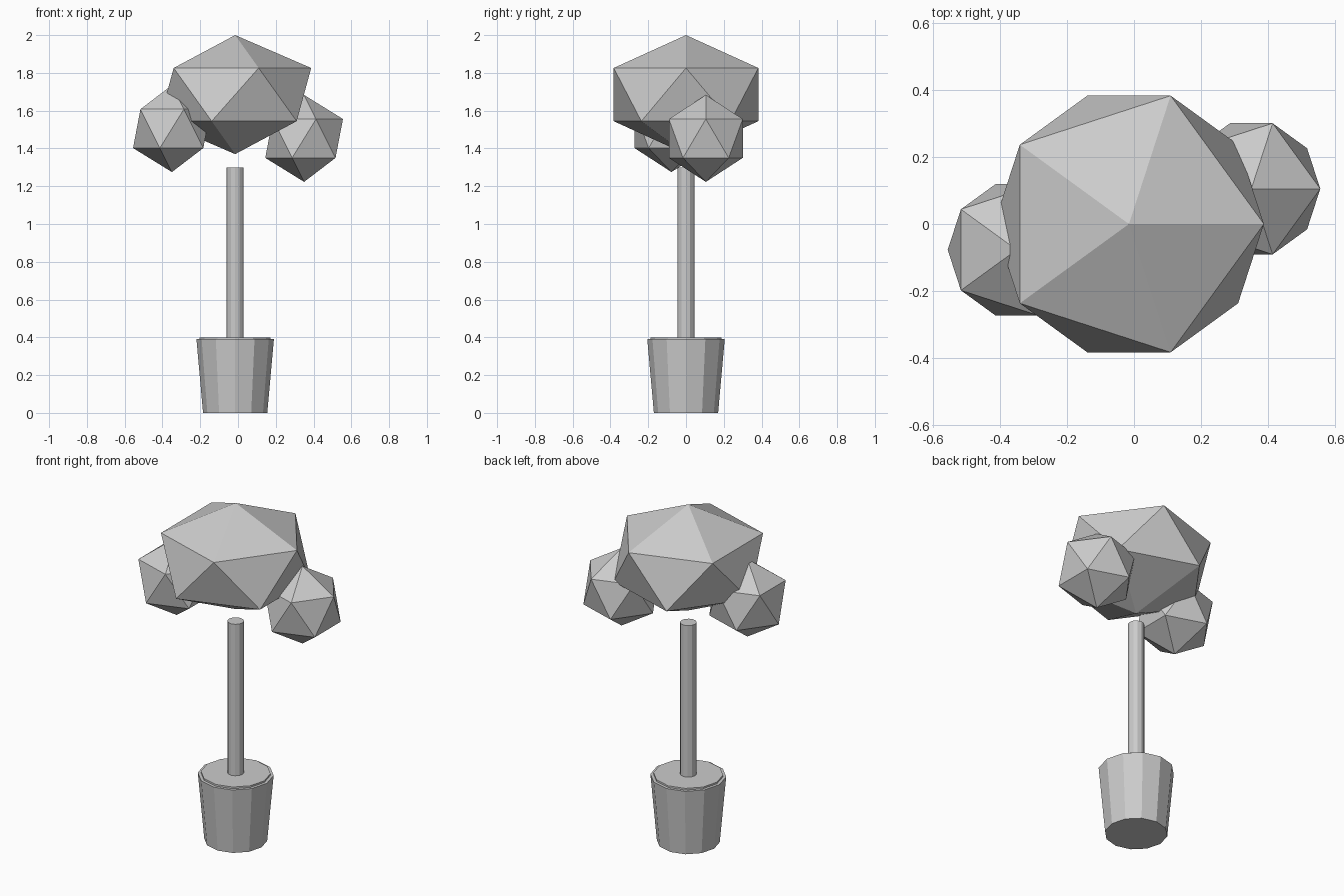
import bpy

if "Cube" in bpy.data.objects:
    bpy.data.objects.remove(bpy.data.objects["Cube"])

CX = -0.015   # trunk axis
SIDES = 12


def tapered(name, r_bottom, r_top, z0, z1):
    bpy.ops.mesh.primitive_cone_add(vertices=SIDES, radius1=r_bottom, radius2=r_top,
                                    depth=z1 - z0, location=(CX, 0, (z0 + z1) / 2))
    bpy.context.object.name = name


def foliage(name, radius, location, squash=1.0):
    bpy.ops.mesh.primitive_ico_sphere_add(subdivisions=1, radius=radius, location=location)
    ob = bpy.context.object
    ob.name = name
    ob.scale.z = squash


# Pot, soil disc raised slightly above the rim, and trunk
tapered("pot", 0.17, 0.205, 0.0, 0.39)
tapered("soil", 0.188, 0.188, 0.35, 0.40)
tapered("trunk", 0.045, 0.045, 0.38, 1.30)

# Crown: one flattened large clump and two small ones
foliage("foliage_main", 0.45, (CX, 0, 1.685), 0.7)
foliage("foliage_left", 0.23, (-0.35, -0.077, 1.505))
foliage("foliage_right", 0.23, (0.35, 0.105, 1.453))
